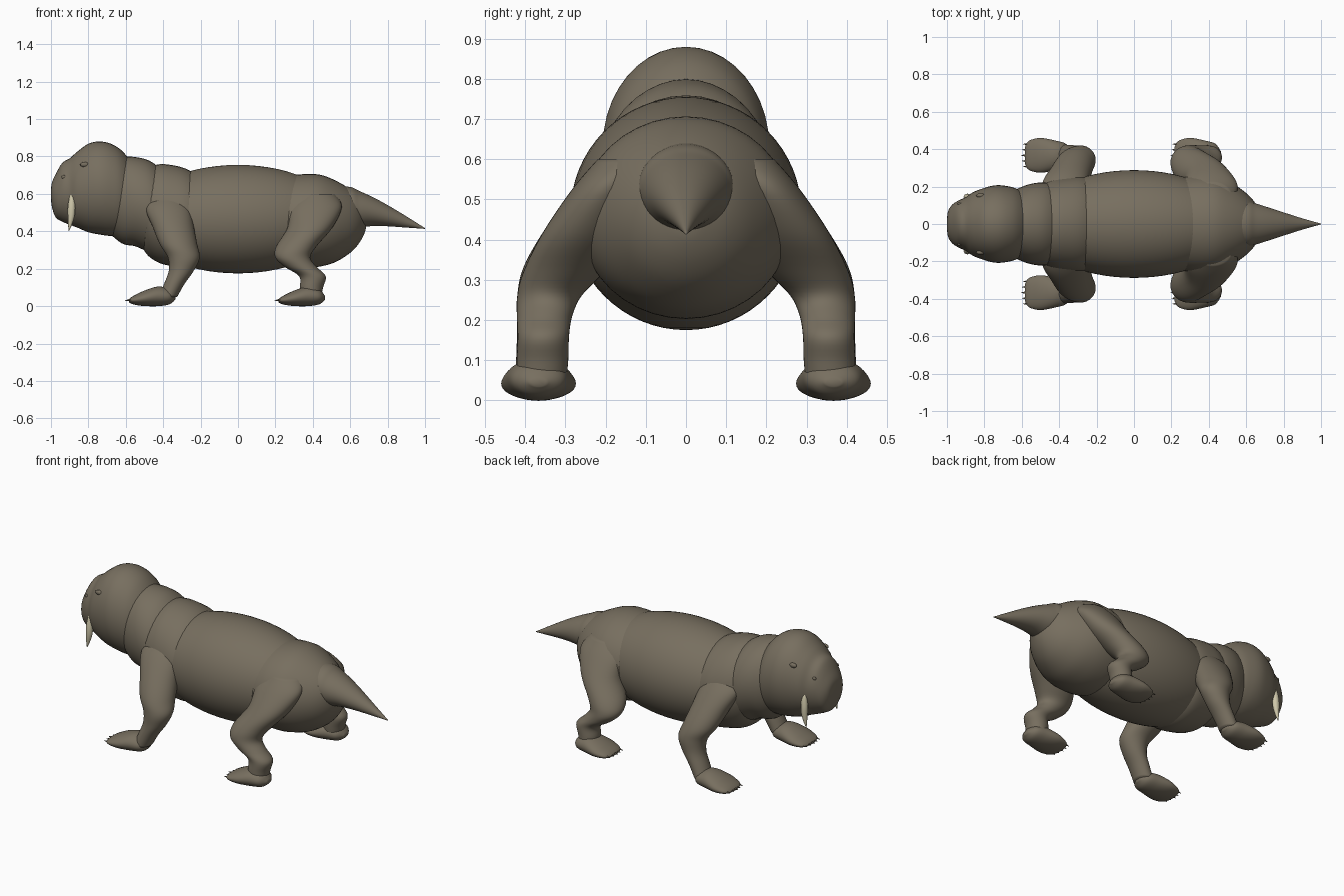
import bpy, bmesh, math
from mathutils import Vector, Matrix

if "Cube" in bpy.data.objects:
    bpy.data.objects.remove(bpy.data.objects["Cube"])


def material(name, rgb):
    m = bpy.data.materials.new(name)
    m.diffuse_color = (*rgb, 1)
    m.use_nodes = True
    m.node_tree.nodes["Principled BSDF"].inputs["Base Color"].default_value = m.diffuse_color
    return m


HIDE = material("olive brown hide", (0.185, 0.158, 0.115))
IVORY = material("ivory", (0.62, 0.57, 0.40))
CLAW = material("dark claw", (0.13, 0.11, 0.08))


def finish(name, bm, mat, mirror):
    bmesh.ops.recalc_face_normals(bm, faces=bm.faces)
    me = bpy.data.meshes.new(name)
    bm.to_mesh(me)
    bm.free()
    me.materials.append(mat)
    for p in me.polygons:
        p.use_smooth = True
    ob = bpy.data.objects.new(name, me)
    bpy.context.collection.objects.link(ob)
    if mirror:
        mod = ob.modifiers.new("Mirror", 'MIRROR')
        mod.use_axis = (False, True, False)
    return ob


def spline(rows, steps=5):
    """Catmull-Rom interpolation through the station rows."""
    out = []
    for i in range(len(rows) - 1):
        a, b, c, d = (rows[max(i - 1, 0)], rows[i], rows[i + 1],
                      rows[min(i + 2, len(rows) - 1)])
        for s in range(steps):
            t = s / steps
            out.append([0.5 * (2 * q + (r - p) * t + (2 * p - 5 * q + 4 * r - u) * t * t
                               + (3 * q - p - 3 * r + u) * t ** 3)
                        for p, q, r, u in zip(a, b, c, d)])
    return out + [list(rows[-1])]


def loft(name, rings, mat=HIDE, mirror=False, n=40):
    """Skin elliptical rings given as (centre, half axis, half axis)."""
    bm = bmesh.new()
    prev = None
    for k, (c, u, v) in enumerate(rings):
        ring = [bm.verts.new(c + u * math.cos(i * math.tau / n) + v * math.sin(i * math.tau / n))
                for i in range(n)]
        if prev:
            for i in range(n):
                j = (i + 1) % n
                bm.faces.new((prev[i], prev[j], ring[j], ring[i]))
        if k in (0, len(rings) - 1):
            bm.faces.new(ring)
        prev = ring
    return finish(name, bm, mat, mirror)


def along_x(name, rows, y=0, mirror=False):
    """Rows: x, top z, bottom z, half width."""
    loft(name, [(Vector((x, y, (t + b) / 2)), Vector((0, max(w, .002), 0)),
                 Vector((0, 0, max((t - b) / 2, .002)))) for x, t, b, w in spline(rows)],
         mirror=mirror)


def along_z(name, rows, mat=HIDE):
    """Rows: z, centre x, centre y, half x, half y."""
    loft(name, [(Vector((cx, cy, z)), Vector((max(rx, .001), 0, 0)), Vector((0, max(ry, .001), 0)))
                for z, cx, cy, rx, ry in spline(rows)], mat, True)


def ball(name, centre, radii, mat=HIDE, mirror=False, seg=32):
    bm = bmesh.new()
    bmesh.ops.create_uvsphere(bm, u_segments=seg, v_segments=seg // 2, radius=1,
                              matrix=Matrix.Translation(centre) @ Matrix.Diagonal((*radii, 1)))
    finish(name, bm, mat, mirror)


# Trunk: belly, rump, shoulders, neck
ball("belly", (0, 0, .465), (.55, .288, .29), seg=64)
along_x("rump", [(.2, .66, .25, .22), (.28, .695, .21, .255), (.36, .706, .203, .266),
                 (.44, .702, .212, .258), (.52, .672, .235, .222), (.6, .625, .285, .165),
                 (.65, .58, .34, .11), (.68, .52, .40, .05), (.688, .47, .45, .01)])
along_x("shoulders", [(-.53, .66, .36, .15), (-.49, .73, .28, .21), (-.43, .757, .235, .24),
                      (-.36, .755, .215, .253), (-.28, .735, .205, .255), (-.2, .69, .23, .23)])
along_x("neck", [(-.70, .80, .40, .15), (-.62, .80, .335, .19), (-.55, .797, .32, .215),
                 (-.48, .78, .29, .222), (-.42, .74, .27, .21), (-.36, .68, .3, .18)])

# Head with blunt snout
along_x("head", [(-1, .62, .58, .02), (-.995, .66, .53, .065), (-.975, .705, .475, .1),
                 (-.94, .765, .452, .125), (-.9, .79, .435, .143), (-.86, .825, .42, .17),
                 (-.8, .868, .395, .193), (-.74, .88, .383, .207), (-.68, .868, .375, .203),
                 (-.62, .83, .38, .185), (-.57, .76, .42, .14), (-.55, .65, .5, .05)])
ball("eyes", (-.82, .152, .757), (.024, .012, .014), mirror=True, seg=16)
ball("nostrils", (-.93, .108, .69), (.014, .008, .01), mirror=True, seg=16)

# Tail
along_x("tail", [(.50, .645, .43, .10), (.6, .637, .42, .12), (.65, .615, .42, .11),
                 (.72, .583, .428, .088), (.8, .54, .427, .062), (.9, .48, .42, .03),
                 (1, .417, .413, .002)])

# Tusks
along_z("tusks", [(.61, -.888, .135, .004, .004), (.58, -.888, .14, .014, .013),
                  (.53, -.89, .143, .02, .018), (.48, -.892, .145, .018, .016),
                  (.43, -.899, .146, .009, .008), (.402, -.905, .146, .001, .001)], IVORY)

# Legs
along_z("front_legs", [(.60, -.37, .13, .08, .07), (.53, -.375, .19, .12, .085),
                       (.42, -.345, .255, .11, .10), (.33, -.318, .31, .10, .095),
                       (.26, -.29, .345, .085, .075), (.19, -.303, .355, .067, .065),
                       (.12, -.34, .36, .055, .062), (.05, -.375, .365, .05, .06)])
along_z("hind_legs", [(.60, .42, .14, .10, .08), (.53, .415, .195, .14, .085),
                      (.42, .385, .25, .12, .105), (.32, .312, .305, .108, .10),
                      (.26, .293, .34, .093, .08), (.21, .335, .352, .085, .069),
                      (.16, .398, .355, .071, .064), (.10, .393, .357, .062, .064),
                      (.05, .39, .36, .055, .062)])

# Feet with five claws each
for name, heel in (("front", -.335), ("hind", .465)):
    along_x(name + "_feet", [(heel + d, t, b, w) for d, t, b, w in (
        (0, .055, .035, .02), (-.03, .09, .01, .062), (-.09, .105, 0, .08),
        (-.16, .085, 0, .093), (-.21, .062, .006, .085), (-.235, .048, .013, .07),
        (-.248, .037, .02, .045))], y=.367, mirror=True)
    bm = bmesh.new()
    for i in range(-2, 3):
        start = Vector((heel - .228 + .006 * abs(i), .367 + .03 * i, .034))
        bmesh.ops.create_cone(bm, cap_ends=True, segments=10, radius1=.012, radius2=.001, depth=.05,
                              matrix=Matrix.Translation(start + Vector((-.017, 0, -.002)))
                              @ Matrix.Rotation(-math.radians(97), 4, 'Y'))
    finish(name + "_claws", bm, CLAW, True)
